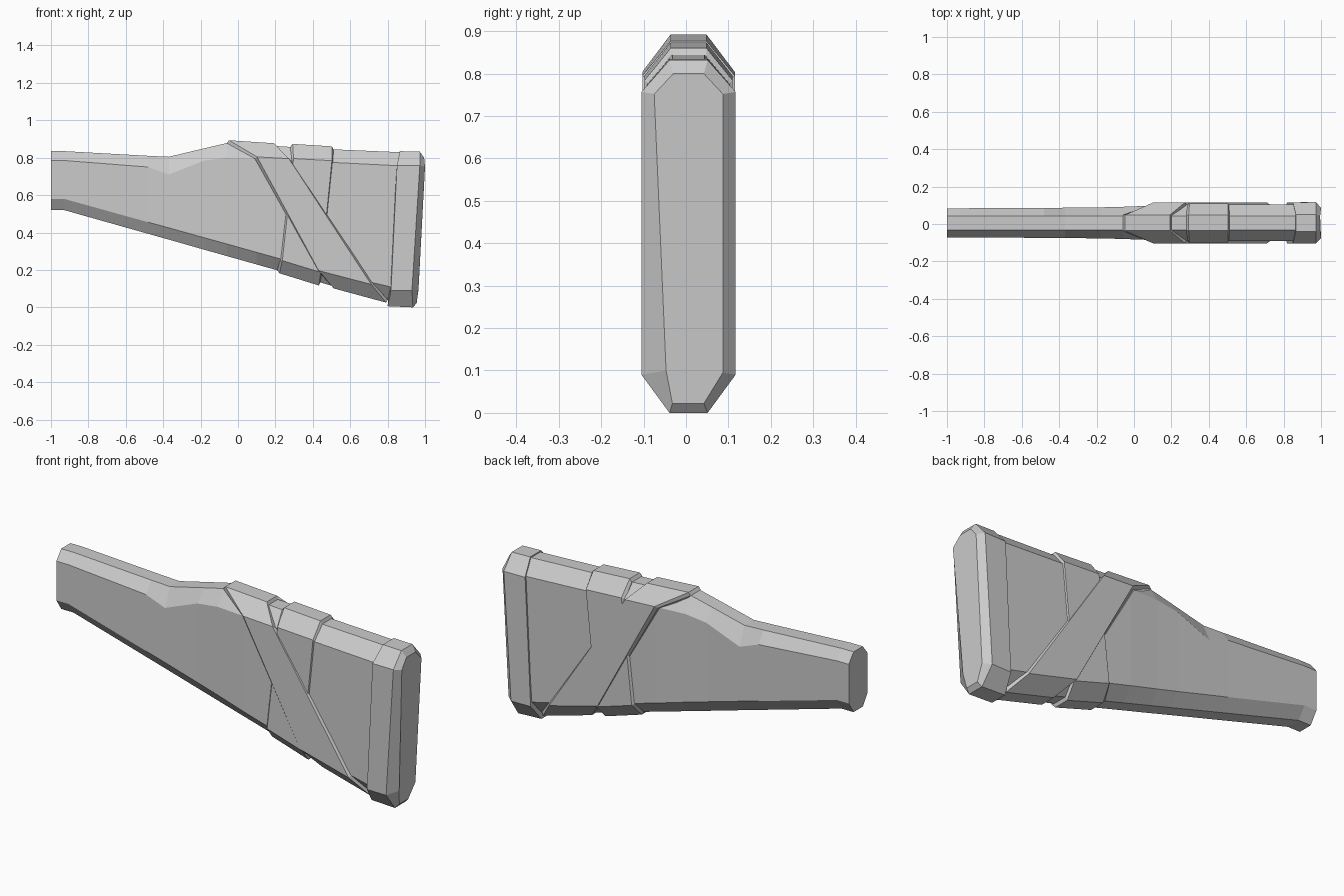
import bpy
import bmesh

cube = bpy.data.objects.get("Cube")
if cube:
    bpy.data.objects.remove(cube)

GREY = (0.6, 0.6, 0.6, 1)
mat = bpy.data.materials.new("plain grey")
mat.use_nodes = True
mat.diffuse_color = GREY
mat.node_tree.nodes["Principled BSDF"].inputs["Base Color"].default_value = GREY

# Stock profile: x, top, upper shoulder, lower shoulder, bottom, half width
PROFILE = [
    (-1.0, .835, .785, .58, .52, .078),
    (-.93, .835, .785, .58, .52, .078),
    (-.48, .81, .75, .455, .393, .08),
    (-.37, .805, .71, .425, .362, .081),
    (-.18, .85, .785, .372, .308, .083),
    (-.06, .878, .80, .339, .274, .086),
    (.1, .868, .795, .294, .229, .092),
    (.5, .845, .775, .183, .116, .098),
    (.9, .828, .755, .09, .015, .098),
]


def sample(x, column):
    """Interpolate one column of the stock profile."""
    for a, b in zip(PROFILE, PROFILE[1:]):
        if x <= b[0]:
            t = (x - a[0]) / (b[0] - a[0])
            return a[column] + t * (b[column] - a[column])
    return PROFILE[-1][column]


def ring(xs, zs, half, flat, mid=.006):
    """Eight-sided section; xs and zs run from top to bottom."""
    widths = (flat, half, half, flat)
    front = [(x, mid - w, z) for x, z, w in zip(xs, zs, widths)]
    back = [(x, mid + w, z) for x, z, w in zip(xs, zs, widths)]
    return front + back[::-1]


def loft(name, rings):
    """Skin a list of sections and close both ends."""
    bm = bmesh.new()
    loops = [[bm.verts.new(p) for p in r] for r in rings]
    for a, b in zip(loops, loops[1:]):
        for i in range(len(a)):
            j = (i + 1) % len(a)
            bm.faces.new((a[i], a[j], b[j], b[i]))
    bm.faces.new(loops[0])
    bm.faces.new(loops[-1])
    bmesh.ops.recalc_face_normals(bm, faces=bm.faces)
    mesh = bpy.data.meshes.new(name)
    bm.to_mesh(mesh)
    bm.free()
    mesh.materials.append(mat)
    obj = bpy.data.objects.new(name, mesh)
    bpy.context.collection.objects.link(obj)
    return obj


def band_ring(xs, shift, grow, half):
    """Slanted section that follows the stock with some thickness."""
    lift = (grow, grow * .6, -grow * .6, -grow)
    zs = [sample(x, i + 1) + d for i, (x, d) in enumerate(zip(xs, lift))]
    return ring([x + shift for x in xs], zs, half, .042)


def band(name, left, right, grow, half):
    """Wrapped strap with sloping edges."""
    loft(name, [
        band_ring(left, 0, 0, half - .014),
        band_ring(left, .012, grow, half),
        band_ring(right, -.008, grow, half),
        band_ring(right, 0, 0, half - .014),
    ])


# Tapered wooden body
loft("stock_body", [ring([p[0]] * 4, p[1:5], p[5], .038) for p in PROFILE])

# Straps: the diagonal one lies over the upright one
band("upright_strap", (.28, .285, .225, .21), (.51, .51, .45, .44), .016, .104)
band("diagonal_strap", (-.06, .09, .42, .5), (.2, .28, .72, .8), .015, .109)

# Butt pad with bevelled rear face
pad_z = (.835, .757, .09, .006)
pad_rear = ring((.995, 1.0, .965, .955), (.80, .752, .095, .022), .081, .036)
# The rear face narrows downward on the front side
pad_rear[2] = (.965, -.047, .1)
pad_rear[3] = (.955, -.032, .022)
loft("butt_pad", [
    ring((.865, .85, .818, .8), pad_z, .109, .045),
    ring((.972, .972, .93, .935), (.832, .757, .09, .0), .111, .045),
    pad_rear,
])
